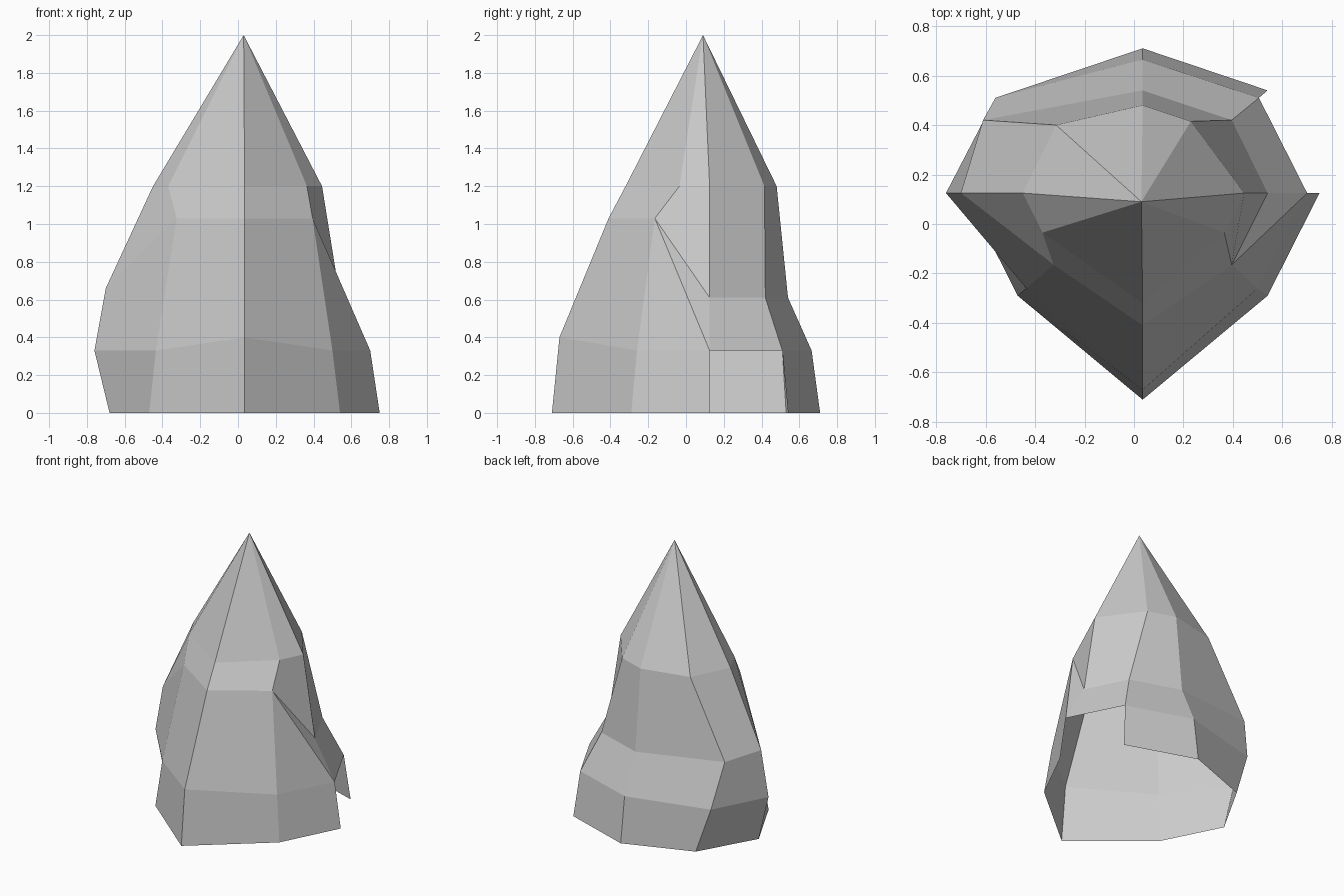
import bpy, bmesh

APEX = (0.03, 0.09, 2.0)

# Eight profiles from ground to shoulder, counter-clockwise from the front
RIBS = [
    [(0.035, -0.71, 0), (0.035, -0.67, 0.40), (0.035, -0.41, 1.03), (0.035, -0.32, 1.20)],   # front
    [(0.54, -0.29, 0), (0.50, -0.26, 0.33), (0.395, -0.165, 1.03), (0.365, -0.035, 1.20)],   # front right
    [(0.75, 0.125, 0), (0.70, 0.125, 0.33), (0.54, 0.125, 0.61), (0.445, 0.125, 1.20)],      # right
    [(0.54, 0.54, 0), (0.505, 0.51, 0.33), (0.395, 0.42, 0.61), (0.23, 0.415, 1.20)],        # back right
    [(0.035, 0.71, 0), (0.035, 0.665, 0.33), (0.035, 0.54, 0.61), (0.035, 0.48, 1.20)],      # back
    [(-0.45, 0.53, 0), (-0.56, 0.51, 0.33), (-0.61, 0.42, 0.66), (-0.315, 0.40, 1.20)],      # back left
    [(-0.68, 0.125, 0), (-0.76, 0.125, 0.33), (-0.70, 0.125, 0.66), (-0.45, 0.125, 1.20)],   # left
    [(-0.47, -0.29, 0), (-0.435, -0.26, 0.33), (-0.325, -0.165, 1.03), (-0.37, -0.035, 1.20)],  # front left
]
OPENING = (2, 0)        # missing panel: right side, lowest row

bm = bmesh.new()
ribs = [[bm.verts.new(p) for p in rib] for rib in RIBS]
apex = bm.verts.new(APEX)

# Wall panels between neighbouring ribs, and the peak
for i, a in enumerate(ribs):
    b = ribs[(i + 1) % len(ribs)]
    for j in range(3):
        if (i, j) == OPENING:
            continue
        if (i, j) == (1, 1):    # folded panel beside the opening
            bm.faces.new((a[1], b[1], a[2]))
            bm.faces.new((b[1], b[2], a[2]))
        else:
            bm.faces.new((a[j], b[j], b[j + 1], a[j + 1]))
    bm.faces.new((a[3], b[3], apex))

# Open-bottomed faceted shell
mesh = bpy.data.meshes.new("pointed_shell")
bm.to_mesh(mesh)
bm.free()
shell = bpy.data.objects.new("pointed_shell", mesh)
bpy.context.collection.objects.link(shell)
